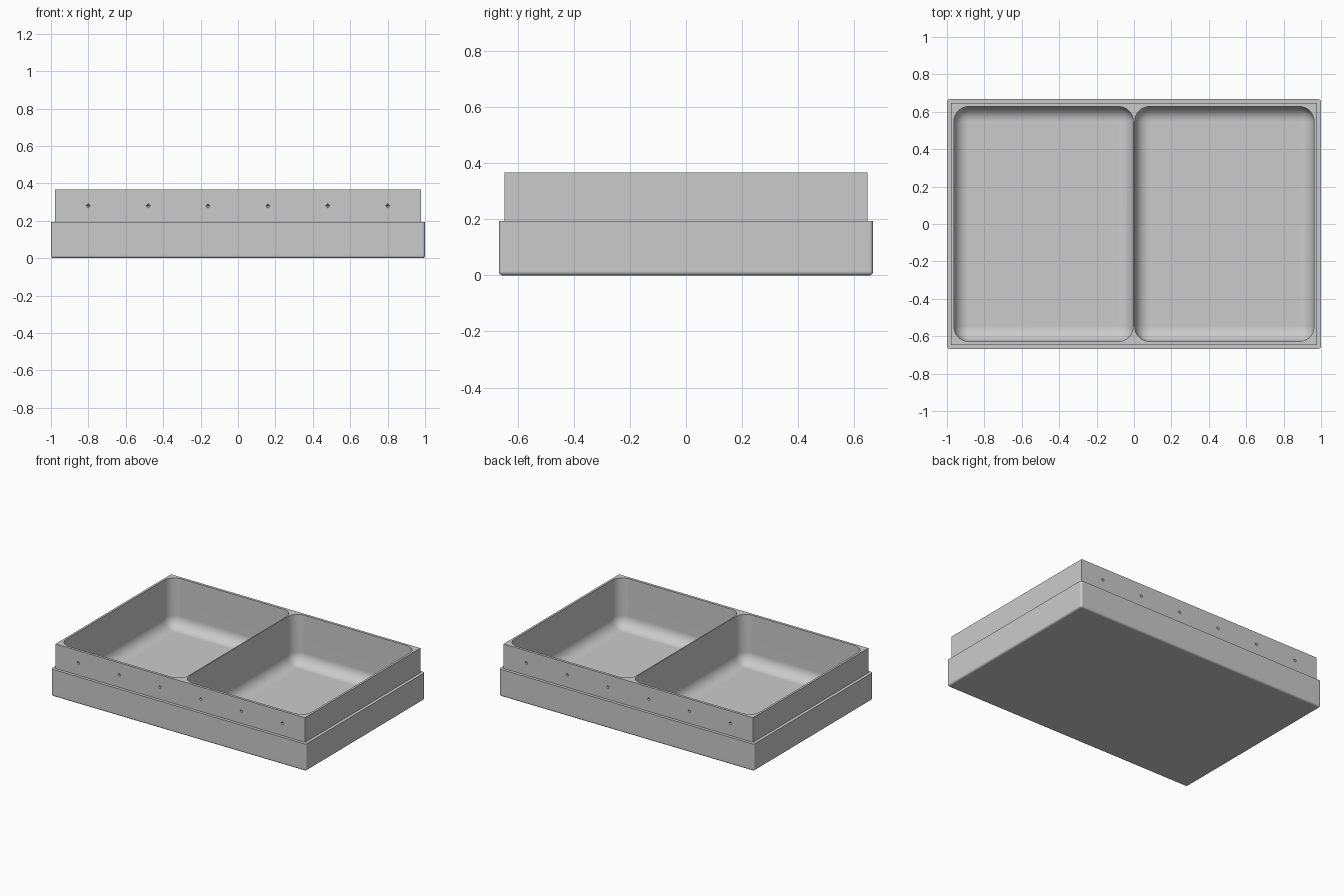
import bpy, bmesh, math
from mathutils import Matrix, Vector

cube = bpy.data.objects.get("Cube")
if cube:
    bpy.data.objects.remove(cube, do_unlink=True)

TOP, STEP, FLOOR = 0.367, 0.193, 0.02

grey = bpy.data.materials.new("plain grey")
grey.use_nodes = True
colour = (0.6, 0.6, 0.6, 1)
grey.diffuse_color = colour
grey.node_tree.nodes["Principled BSDF"].inputs["Base Color"].default_value = colour


def to_object(name, bm):
    mesh = bpy.data.meshes.new(name)
    bmesh.ops.recalc_face_normals(bm, faces=bm.faces[:])
    bm.to_mesh(mesh)
    bm.free()
    mesh.materials.append(grey)
    obj = bpy.data.objects.new(name, mesh)
    bpy.context.collection.objects.link(obj)
    return obj


def block(name, low, high, radius=0, segments=1):
    """Box whose upright and bottom edges can be rounded; the top rim stays sharp."""
    low, high = Vector(low), Vector(high)
    bm = bmesh.new()
    bmesh.ops.create_cube(bm, size=1, matrix=Matrix.Translation((low + high) / 2)
                          @ Matrix.Diagonal((*(high - low), 1)))
    if radius:
        edges = [e for e in bm.edges if min(v.co.z for v in e.verts) < high.z - 0.01]
        bmesh.ops.bevel(bm, geom=edges, offset=radius, segments=segments,
                        profile=0.5, affect='EDGES')
    return to_object(name, bm)


def combine(target, tool, operation):
    mod = target.modifiers.new(operation.lower(), 'BOOLEAN')
    mod.operation, mod.solver, mod.object = operation, 'EXACT', tool
    bpy.ops.object.select_all(action='DESELECT')
    bpy.context.view_layer.objects.active = target
    target.select_set(True)
    bpy.ops.object.modifier_apply(modifier=mod.name)
    bpy.data.objects.remove(tool, do_unlink=True)


# Rounded base with a narrower straight collar standing on it
tray = block("two_compartment_tray", (-1, -0.667, 0), (1, 0.667, STEP), 0.014, 4)
collar = block("collar", (-0.978, -0.646, 0.1), (0.978, 0.646, TOP))
combine(tray, collar, 'UNION')

# Two deep compartments with rounded corners and floor, thin divider between
for side in (-1, 1):
    x0, x1 = sorted((side * 0.004, side * 0.963))
    pocket = block("pocket_cutter", (x0, -0.628, FLOOR), (x1, 0.628, TOP + 0.1), 0.08, 8)
    combine(tray, pocket, 'DIFFERENCE')

# Row of small pointed dents along the front and back of the collar
bm = bmesh.new()
for side in (-1, 1):
    for i in range(6):
        place = Matrix.Translation((-0.8 + i * 0.32, side * 0.646, 0.28))
        bmesh.ops.create_cone(bm, cap_ends=True, segments=4, radius1=0.024, radius2=0,
                              depth=0.02,
                              matrix=place @ Matrix.Rotation(side * math.pi / 2, 4, 'X'))
bmesh.ops.remove_doubles(bm, verts=bm.verts[:], dist=0.0001)
combine(tray, to_object("dent_cutter", bm), 'DIFFERENCE')

# Smooth fillets, flat walls
bpy.ops.object.shade_smooth_by_angle(angle=math.radians(30))
weighted = tray.modifiers.new("flat walls", 'WEIGHTED_NORMAL')
weighted.keep_sharp = True
